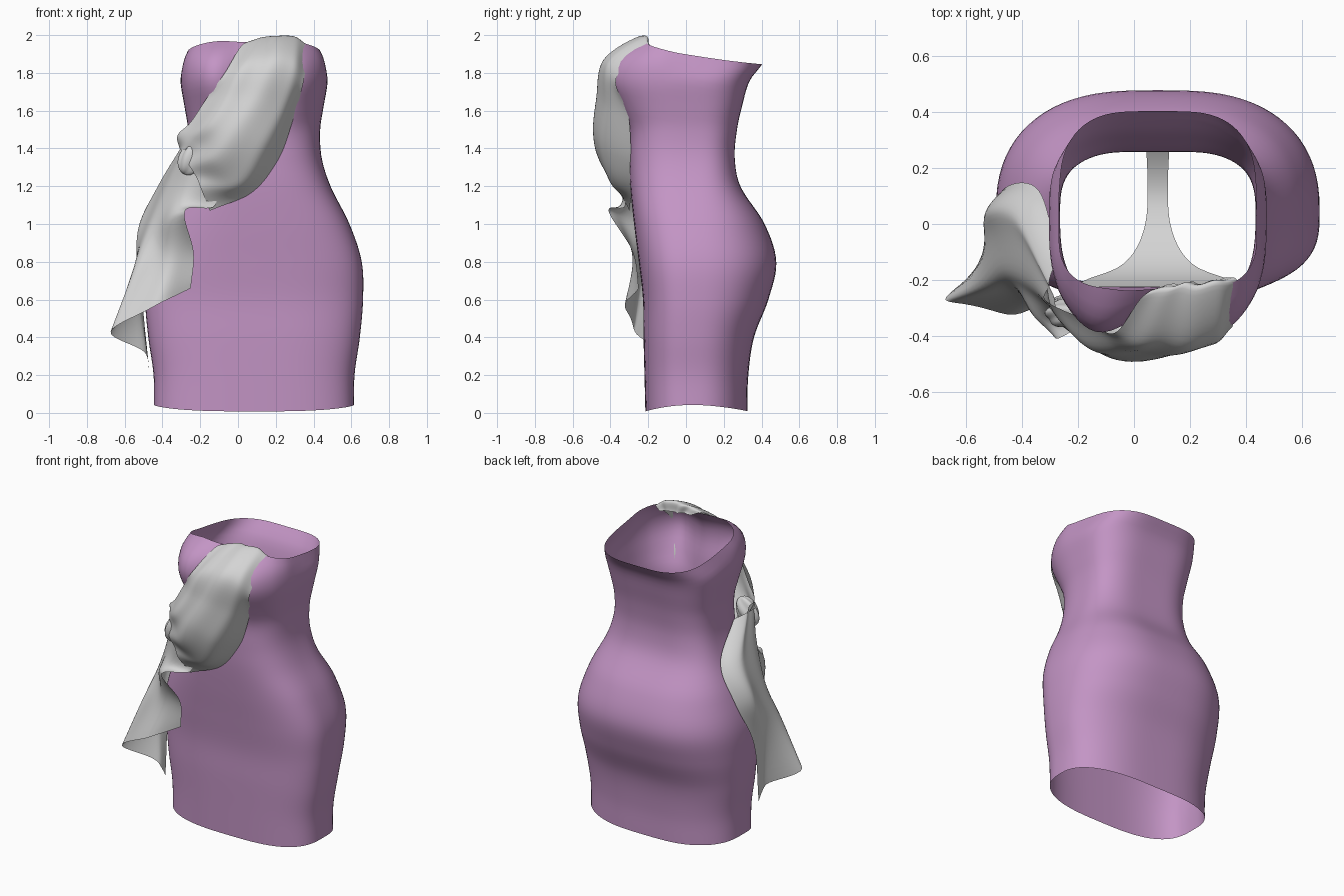
import bpy, math
from mathutils import Vector

if "Cube" in bpy.data.objects:
    bpy.data.objects.remove(bpy.data.objects["Cube"])

CX, CY = 0.085, 0.04   # dress axis


def material(name, rgb):
    m = bpy.data.materials.new(name)
    m.diffuse_color = (*rgb, 1)
    m.use_nodes = True
    m.node_tree.nodes["Principled BSDF"].inputs["Base Color"].default_value = m.diffuse_color
    return m


PURPLE = material("mauve fabric", (0.55, 0.30, 0.56))
GREY = material("grey fabric", (0.66, 0.66, 0.66))


def hermite(rows, z):
    """Smoothly interpolate rows keyed on their first number."""
    z = min(max(z, rows[0][0]), rows[-1][0])
    i = max(k for k in range(len(rows) - 1) if rows[k][0] <= z)

    def slope(k, c):
        a, b = rows[max(k - 1, 0)], rows[min(k + 1, len(rows) - 1)]
        return (b[c] - a[c]) / (b[0] - a[0])
    p, q = rows[i], rows[i + 1]
    h = q[0] - p[0]
    t = (z - p[0]) / h
    return [p[c] * (2*t**3 - 3*t*t + 1) + q[c] * (3*t*t - 2*t**3)
            + h * slope(i, c) * (t**3 - 2*t*t + t) + h * slope(i + 1, c) * (t**3 - t*t)
            for c in range(1, len(p))]


def sheet(name, points, mat, closed=False):
    """Quad sheet from a grid of points, optionally closed around each row."""
    n, w = len(points), len(points[0])
    faces = [(r*w + c, r*w + (c+1) % w, (r+1)*w + (c+1) % w, (r+1)*w + c)
             for r in range(n - 1) for c in range(w if closed else w - 1)]
    me = bpy.data.meshes.new(name)
    me.from_pydata([p for row in points for p in row], [], faces)
    me.materials.append(mat)
    ob = bpy.data.objects.new(name, me)
    bpy.context.collection.objects.link(ob)
    me.shade_smooth()
    return ob


def drape(name, grid, folds, depth, steps=8):
    """Smooth cloth through a coarse control grid, with soft lengthwise folds."""
    def spline(ctrl):
        rows = [(k, *p) for k, p in enumerate(ctrl)]
        m = (len(ctrl) - 1) * steps
        return [Vector(hermite(rows, k / steps)) for k in range(m + 1)]
    across = [spline(row) for row in grid]
    pts = list(zip(*[spline(col) for col in zip(*across)]))
    out = []
    for r, row in enumerate(pts):
        v = r / (len(pts) - 1)
        new = []
        for c, p in enumerate(row):
            u = c / (len(row) - 1)
            d = depth * math.sin(math.pi * u) * math.sin(folds * math.tau * u + 2 * v)
            new.append(p + Vector((d * 0.4, d, 0)))
        out.append(new)
    return sheet(name, out, GREY)


# Dress: height, half width, front y, back y, bust swelling
PROFILE = [
    (0.00, 0.530, -0.215, 0.332, 0), (0.20, 0.532, -0.220, 0.338, 0),
    (0.40, 0.560, -0.225, 0.368, 0), (0.60, 0.577, -0.228, 0.444, 0),
    (0.80, 0.570, -0.250, 0.486, 0), (1.00, 0.505, -0.275, 0.424, 0),
    (1.20, 0.405, -0.295, 0.296, 0), (1.35, 0.358, -0.300, 0.266, 0),
    (1.50, 0.350, -0.298, 0.278, 0.008), (1.62, 0.368, -0.298, 0.304, 0.050),
    (1.76, 0.390, -0.308, 0.346, 0.092), (1.86, 0.382, -0.295, 0.420, 0.085),
    (1.93, 0.352, -0.255, 0.425, 0.055), (1.98, 0.318, -0.215, 0.425, 0.005)]


def power(v, e):
    return math.copysign(abs(v) ** e, v)


def ease(a, b, x):
    t = min(max((x - a) / (b - a), 0), 1)
    return t * t * (3 - 2 * t)


dress = []
ROWS, SEGS = 56, 80
for r in range(ROWS + 1):
    ring = []
    for k in range(SEGS):
        a = math.tau * k / SEGS
        c, s = math.cos(a), math.sin(a)
        v = power(s, 0.7)
        dip = 0.012 * math.exp(-(c / 0.25) ** 2) if s < 0 else 0
        top = 1.892 - 0.065 * v + 0.018 * v * v - dip
        hem = 0.008 + 0.034 * (1 - v * v)
        z = hem + (top - hem) * r / ROWS
        w, front, back, bust = hermite(PROFILE, z)
        n = 3.0 + 0.4 * ease(1.5, 1.75, z) if s < 0 else 2.5 + 0.4 * ease(0.9, 1.3, z)
        u = power(c, 2 / n)
        y = CY + abs(power(s, 2 / n)) * ((front - CY) if s < 0 else (back - CY))
        if s < 0:   # two bust lobes
            y -= bust * math.exp(-((abs(u) - 0.57) / 0.36) ** 2) * min(1, -2 * s)
        else:       # shallow hollow down the middle of the back
            y -= 0.008 * math.exp(-(c / 0.3) ** 2)
        w -= 0.025 * ease(-0.35, 0.2, s) * ease(1.75, 1.87, z)
        ring.append((CX + w * u, y, z))
    dress.append(ring)
sheet("dress", dress, PURPLE, closed=True)

# Sash across the bust, tucked in at the neckline and gathered toward the waist
drape("sash", [
    [(.12, -.215, 1.94), (.17, -.215, 1.94), (.22, -.21, 1.93), (.28, -.205, 1.93), (.33, -.19, 1.92)],
    [(.03, -.26, 1.955), (.12, -.24, 1.985), (.20, -.235, 1.995), (.30, -.225, 1.99), (.37, -.21, 1.94)],
    [(-.07, -.39, 1.80), (.04, -.42, 1.85), (.17, -.43, 1.87), (.29, -.42, 1.85), (.35, -.37, 1.77)],
    [(-.17, -.34, 1.66), (-.05, -.45, 1.67), (.09, -.47, 1.66), (.23, -.43, 1.62), (.30, -.305, 1.58)],
    [(-.25, -.31, 1.54), (-.15, -.45, 1.52), (-.02, -.485, 1.48), (.12, -.45, 1.40), (.21, -.29, 1.33)],
    [(-.32, -.27, 1.47), (-.23, -.38, 1.43), (-.12, -.45, 1.35), (.00, -.40, 1.22), (.08, -.29, 1.17)],
    [(-.31, -.23, 1.40), (-.29, -.32, 1.38), (-.25, -.36, 1.30), (-.20, -.36, 1.20), (-.15, -.30, 1.07)],
], 3, 0.007)

# Tail of the sash falling over the hip
drape("sash_tail", [
    [(-.27, -.12, 1.38), (-.30, -.20, 1.40), (-.28, -.30, 1.42), (-.22, -.36, 1.40), (-.14, -.36, 1.32)],
    [(-.34, .12, 1.19), (-.42, .03, 1.20), (-.38, -.16, 1.22), (-.29, -.32, 1.20), (-.12, -.32, 1.10)],
    [(-.46, .13, .95), (-.525, .04, .98), (-.47, -.13, 1.00), (-.39, -.28, 1.02), (-.28, -.41, 1.07)],
    [(-.505, .00, .65), (-.53, -.06, .72), (-.55, -.21, .75), (-.39, -.27, .80), (-.235, -.28, .85)],
    [(-.47, -.10, .22), (-.495, -.15, .32), (-.67, -.26, .43), (-.45, -.32, .56), (-.25, -.25, .66)],
], 3, 0.012)

# Gathered knot joining sash and tail, wrinkled by a ripple around its axis
bpy.ops.mesh.primitive_uv_sphere_add(segments=32, ring_count=16, radius=1,
                                     location=(-.235, -.32, 1.35), rotation=(0, 0.6, 0))
knot = bpy.context.object
knot.name = "sash_knot"
for vert in knot.data.vertices:
    ang = math.atan2(vert.co.y, vert.co.x)
    vert.co.xy *= 1 + 0.10 * math.sin(5 * ang + 2 * vert.co.z)
knot.scale = (0.07, 0.05, 0.10)
knot.data.materials.append(GREY)
bpy.ops.object.shade_smooth()

# Inner lining strip: y, half width, height
LINING = [(-.225, .30, .84), (-.20, .26, .76), (-.16, .15, .69), (-.10, .085, .63), (0, .045, .57),
          (.12, .036, .55), (.25, .04, .60), (.36, .045, .70), (.44, .06, .84)]
strip = []
for i in range(41):
    y = -.225 + .665 * i / 40
    w, z = hermite(LINING, y)
    strip.append([(CX + w * k / 4, y, z) for k in range(-4, 5)])
sheet("inner_lining", strip, GREY)
